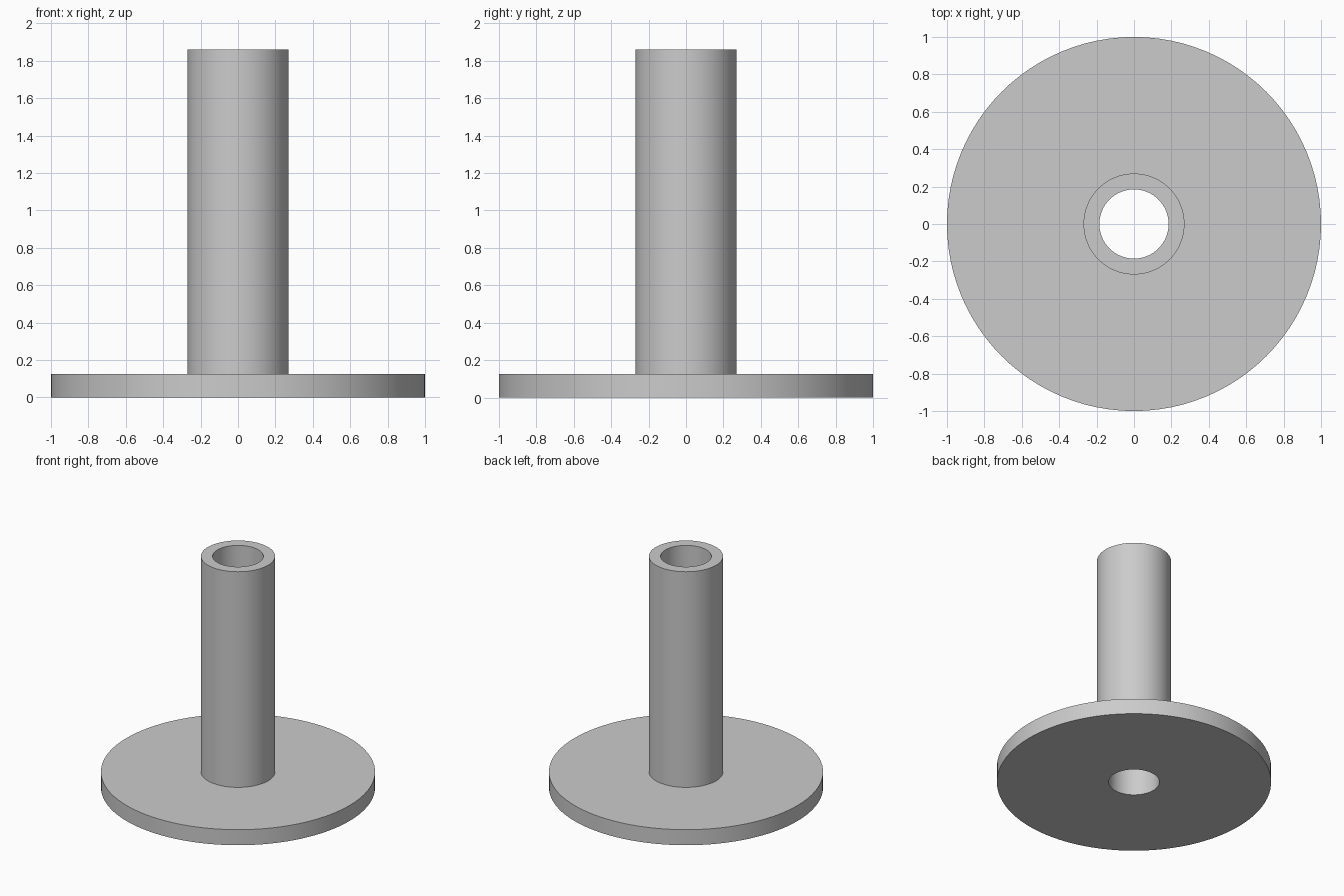
import bpy
import bmesh
import math

SEGMENTS = 96
BASE_RADIUS, BASE_HEIGHT = 1.0, 0.125
TUBE_RADIUS, BORE_RADIUS, TOP = 0.27, 0.185, 1.86

cube = bpy.data.objects.get("Cube")
if cube:
    bpy.data.objects.remove(cube, do_unlink=True)

# Plain grey finish
grey = bpy.data.materials.new("light_grey")
grey.use_nodes = True
colour = (0.6, 0.6, 0.6, 1)
grey.diffuse_color = colour
grey.node_tree.nodes["Principled BSDF"].inputs["Base Color"].default_value = colour


def lathe(name, profile):
    """Revolve a closed (radius, height) profile around the z axis."""
    bm = bmesh.new()
    rings = []
    for r, z in profile:
        rings.append([bm.verts.new((r * math.cos(a), r * math.sin(a), z))
                      for a in (math.tau * i / SEGMENTS for i in range(SEGMENTS))])
    for k, ring in enumerate(rings):
        above = rings[(k + 1) % len(rings)]
        for i in range(SEGMENTS):
            j = (i + 1) % SEGMENTS
            bm.faces.new((ring[i], ring[j], above[j], above[i]))
    bmesh.ops.recalc_face_normals(bm, faces=bm.faces)
    mesh = bpy.data.meshes.new(name)
    bm.to_mesh(mesh)
    bm.free()
    mesh.materials.append(grey)
    obj = bpy.data.objects.new(name, mesh)
    bpy.context.collection.objects.link(obj)
    bpy.ops.object.select_all(action="DESELECT")
    obj.select_set(True)
    bpy.context.view_layer.objects.active = obj
    bpy.ops.object.shade_smooth_by_angle(angle=math.radians(30))
    return obj


# Round base and hollow tube as one turned piece, bored right through
lathe("flanged_tube", [
    (BORE_RADIUS, 0),
    (BASE_RADIUS, 0),
    (BASE_RADIUS, BASE_HEIGHT),
    (TUBE_RADIUS, BASE_HEIGHT),
    (TUBE_RADIUS, TOP),
    (BORE_RADIUS, TOP),
])
